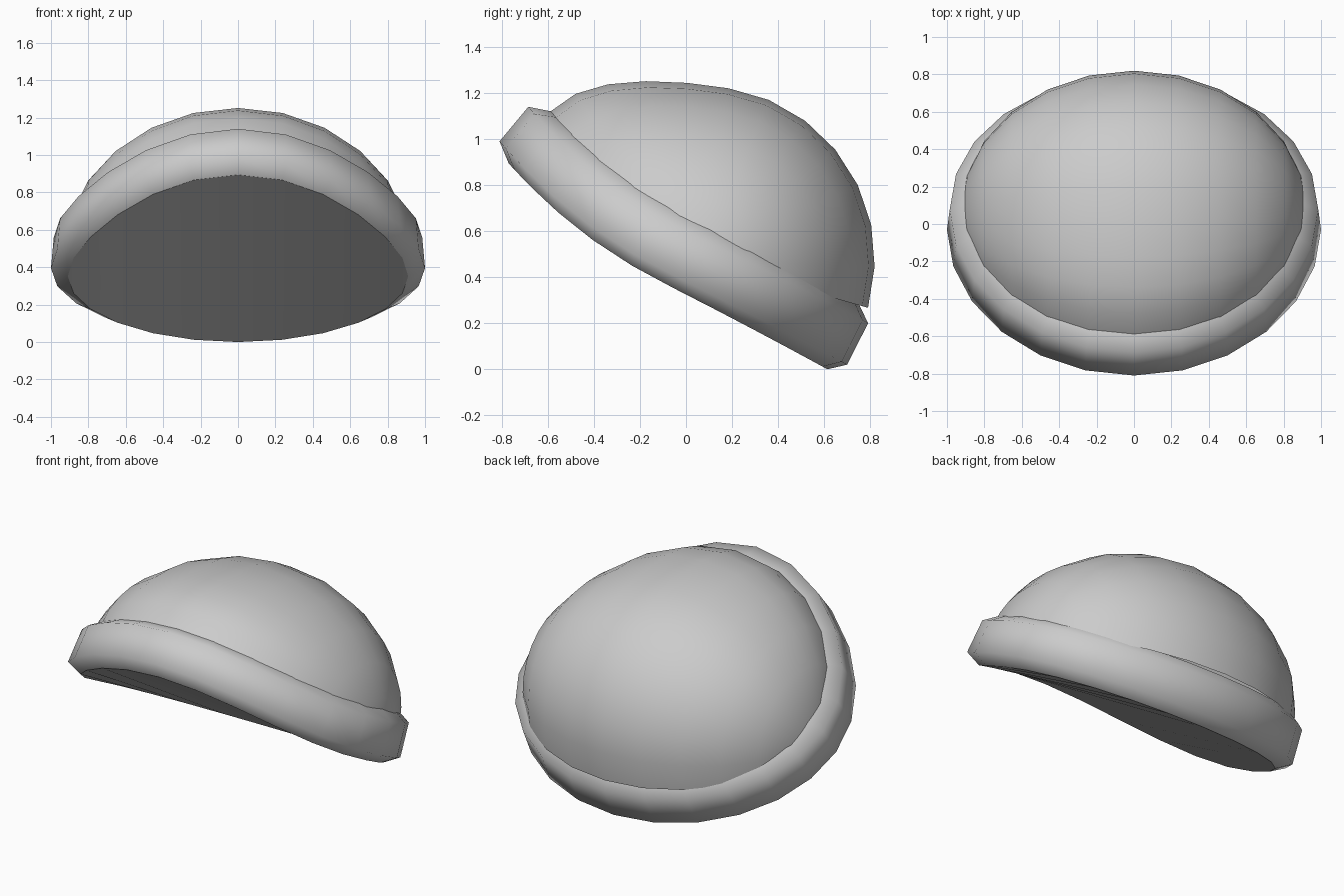
import bpy, bmesh
from math import sin, cos, pi, radians

if "Cube" in bpy.data.objects:
    bpy.data.objects.remove(bpy.data.objects["Cube"])

SIDES = 24
HALF = SIDES // 2

grey = bpy.data.materials.new("soft_grey")
grey.use_nodes = True
colour = (0.6, 0.6, 0.6, 1)
grey.diffuse_color = colour
grey.node_tree.nodes["Principled BSDF"].inputs["Base Color"].default_value = colour


def ring(bm, rx, ry, yc, zc, slope, lift):
    """Tilted oval ring, starting at the back, whose front half curls upward."""
    verts = []
    for i in range(SIDES):
        a = 2 * pi * i / SIDES
        c = cos(a)
        y = yc + ry * c + 0.025 * sin(a) ** 2
        z = zc - slope * c + lift * max(0, -c) ** 2.5
        verts.append(bm.verts.new((rx * sin(a), y, z)))
    return verts


def finish(bm, name):
    for f in bm.faces:
        f.smooth = True
    mesh = bpy.data.meshes.new(name)
    bm.to_mesh(mesh)
    bm.free()
    mesh.materials.append(grey)
    obj = bpy.data.objects.new(name, mesh)
    bpy.context.collection.objects.link(obj)


# rx, ry, y centre, z centre, slope, front lift
lip = (0.91, 0.692, -0.078, 0.352, 0.352, 0.19)
lower_bulge = (1.0, 0.755, -0.055, 0.395, 0.375, 0.22)
upper_bulge = (0.985, 0.738, 0.053, 0.56, 0.36, 0.22)
seam = (0.895, 0.67, 0.085, 0.61, 0.335, 0.175)

# Rolled brim
bm = bmesh.new()
rings = [ring(bm, *r) for r in (lip, lower_bulge, upper_bulge, seam)]
for low, high in zip(rings, rings[1:]):
    for i in range(SIDES):
        j = (i + 1) % SIDES
        bm.faces.new((low[i], high[i], high[j], low[j]))
finish(bm, "rolled_brim")

# Crown: arcs running back to front, with the front pulled upward
bm = bmesh.new()
arcs = []
for i in range(HALF + 1):
    side = radians(-90 + 180 * i / HALF)
    arc = []
    for j in range(HALF + 1):
        t = radians(-16 + 166 * j / HALF)
        r = 0.755 * cos(side)
        y = 0.065 + r * cos(t)
        z = 0.475 + r * sin(t) + 0.43 * max(0, 0.2 - y) ** 2
        arc.append(bm.verts.new((0.925 * sin(side), y, z)))
    arcs.append(arc)
for a, b in zip(arcs, arcs[1:]):
    for j in range(HALF):
        bm.faces.new((a[j], a[j + 1], b[j + 1], b[j]))
bmesh.ops.remove_doubles(bm, verts=bm.verts[:], dist=0.0001)
finish(bm, "crown")

# Closed underside, spanned from back to front
bm = bmesh.new()
edge = ring(bm, *lip)
for i in range(-HALF // 2, HALF // 2):
    corners = [edge[k % SIDES] for k in (i, i + 1, HALF - 1 - i, HALF - i)]
    bm.faces.new(list(dict.fromkeys(corners)))
finish(bm, "underside")
